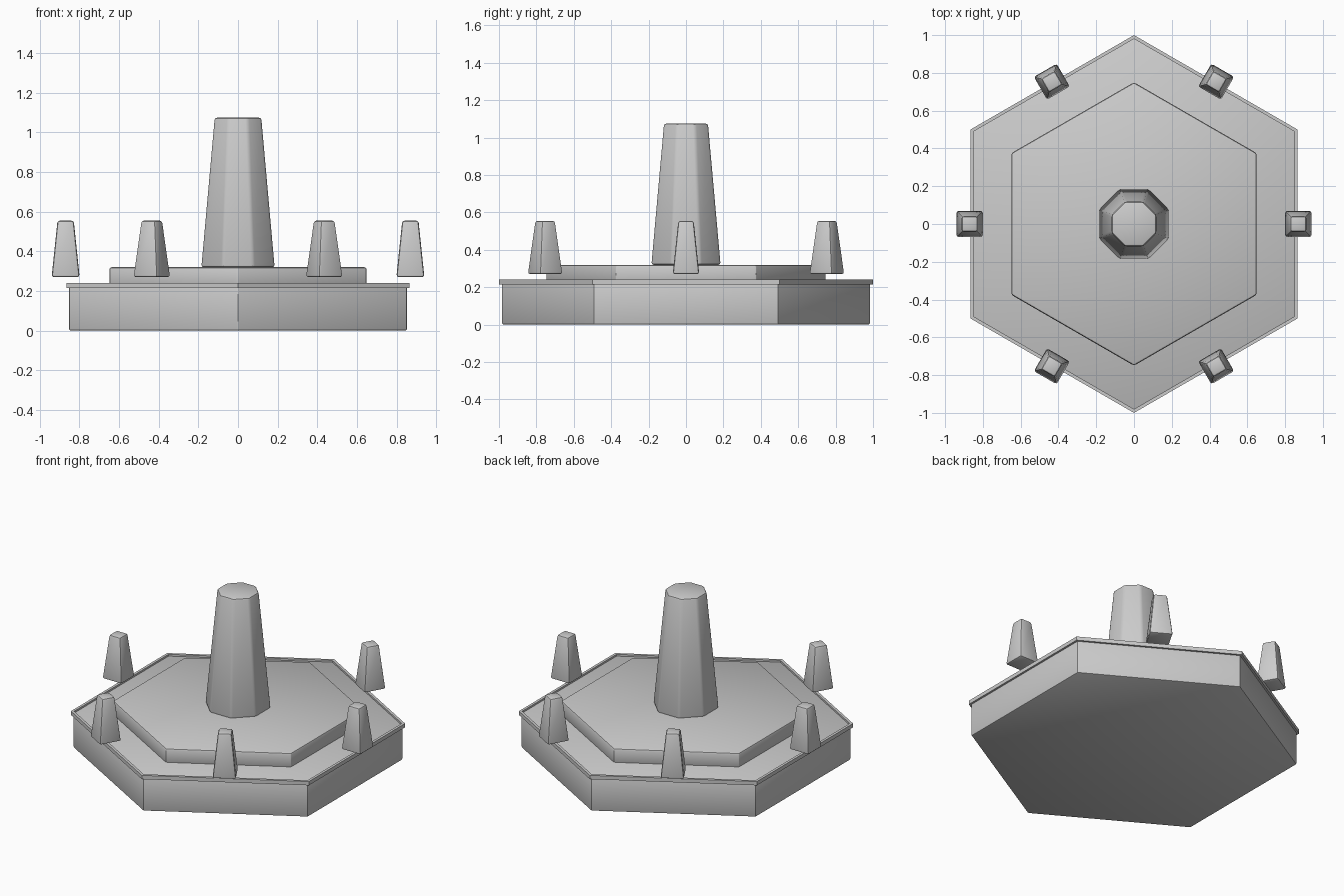
import bpy, bmesh
from math import pi, sin, cos

cube = bpy.data.objects.get("Cube")
if cube:
    bpy.data.objects.remove(cube, do_unlink=True)

stone = bpy.data.materials.new("grey_stone")
stone.use_nodes = True
GREY = (0.6, 0.6, 0.6, 1)
stone.diffuse_color = GREY
stone.node_tree.nodes["Principled BSDF"].inputs["Base Color"].default_value = GREY


def finish(bm, name, bevel, location=(0, 0, 0), turn=0):
    """Turn a bmesh into a softly bevelled object."""
    bmesh.ops.recalc_face_normals(bm, faces=bm.faces)
    if bevel:
        bmesh.ops.bevel(bm, geom=bm.edges[:], offset=bevel, segments=2,
                        profile=0.5, affect='EDGES')
    mesh = bpy.data.meshes.new(name)
    bm.to_mesh(mesh)
    bm.free()
    mesh.materials.append(stone)
    obj = bpy.data.objects.new(name, mesh)
    bpy.context.collection.objects.link(obj)
    obj.location = location
    obj.rotation_euler.z = turn
    bpy.ops.object.select_all(action='DESELECT')
    obj.select_set(True)
    bpy.context.view_layer.objects.active = obj
    bpy.ops.object.shade_smooth_by_angle(angle=pi / 6)
    return obj


def prism(name, sides, low, high, z0, z1, bevel, phase=0, **place):
    """Tapered prism with circumradius low at z0 and high at z1."""
    bm = bmesh.new()
    rings = [[bm.verts.new((r * cos(phase + 2 * pi * i / sides),
                            r * sin(phase + 2 * pi * i / sides), z))
              for i in range(sides)] for r, z in ((low, z0), (high, z1))]
    for ring in rings:
        bm.faces.new(ring)
    for i in range(sides):
        j = (i + 1) % sides
        bm.faces.new((rings[0][i], rings[0][j], rings[1][j], rings[1][i]))
    return finish(bm, name, bevel, **place)


# Hexagonal base and raised platform, corners at front and back
prism("base", 6, 0.985, 0.985, 0, 0.23, 0.008, pi / 6)
prism("platform", 6, 0.75, 0.75, 0.22, 0.32, 0.012, pi / 6)

# Thin rim band around the top of the base
bm = bmesh.new()
section = ((0.98, 0.215), (1.0, 0.215), (1.0, 0.24), (0.98, 0.24))
loops = [[bm.verts.new((r * cos(pi / 6 + k * pi / 3),
                        r * sin(pi / 6 + k * pi / 3), z))
          for r, z in section] for k in range(6)]
for k in range(6):
    a, b = loops[k], loops[(k + 1) % 6]
    for i in range(4):
        j = (i + 1) % 4
        bm.faces.new((a[i], a[j], b[j], b[i]))
finish(bm, "rim", 0)

# Central eight-sided pillar
prism("pillar", 8, 0.2, 0.127, 0.32, 1.075, 0.012, pi / 8)

# Six small floating pylons, one above the middle of each side
for k in range(6):
    a = k * pi / 3
    prism(f"pylon_{k + 1}", 4, 0.1, 0.058, 0.27, 0.555, 0.012, pi / 4,
          location=(0.87 * cos(a), 0.87 * sin(a), 0), turn=a)
